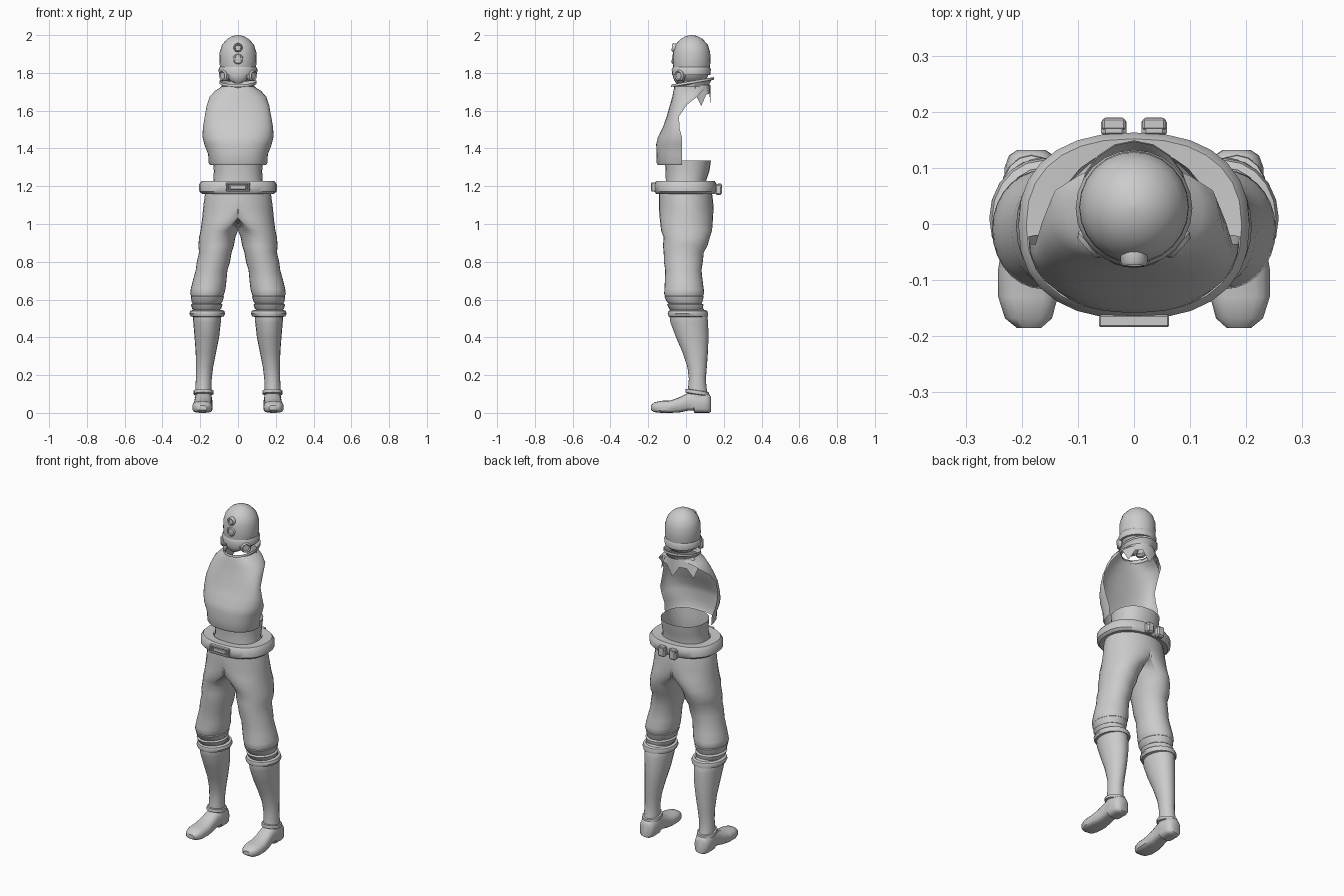
import bpy, bmesh
from math import sin, cos, pi, radians
from mathutils import Vector


def finish(name, bm, mirror=False, angle=40):
    bmesh.ops.recalc_face_normals(bm, faces=bm.faces[:])
    me = bpy.data.meshes.new(name)
    bm.to_mesh(me)
    bm.free()
    ob = bpy.data.objects.new(name, me)
    bpy.context.collection.objects.link(ob)
    if mirror:
        m = ob.modifiers.new("mirror", 'MIRROR')
        m.use_clip = True
    bpy.ops.object.select_all(action='DESELECT')
    ob.select_set(True)
    bpy.context.view_layer.objects.active = ob
    bpy.ops.object.shade_smooth_by_angle(angle=radians(angle))
    return ob


def power(v, e):
    return (1 if v >= 0 else -1) * abs(v) ** e


def loft(name, rings, n=20, e=1.0, arc=None, caps=(False, False), mirror=False, clamp=False):
    """Skin rings (cx, cy, z, rx, ry, tilt); arc gives the half sweep from the front per ring."""
    bm = bmesh.new()
    rows = []
    for i, r in enumerate(rings):
        cx, cy, z, rx, ry = r[:5]
        tilt = r[5] if len(r) > 5 else 0
        a = radians(arc[i]) if arc else pi
        row = []
        for k in range(n + 1 if arc else n):
            t = -a + 2 * a * k / n
            x, y = rx * power(sin(t), e), -ry * power(cos(t), e)
            x += cx
            row.append(bm.verts.new((max(x, 0) if clamp else x, cy + y, z + tilt * y)))
        rows.append(row)
    for p, q in zip(rows, rows[1:]):
        for k in range(n):
            j = k + 1 if arc else (k + 1) % n
            f = [p[k], p[j], q[j], q[k]]
            if not (clamp and all(v.co.x < 1e-5 for v in f)):
                bm.faces.new(f)
    for on, row in zip(caps, (rows[0], rows[-1])):
        if on:
            bm.faces.new(row)
    if clamp:
        bmesh.ops.delete(bm, geom=[v for v in bm.verts if not v.link_faces], context='VERTS')
    return finish(name, bm, mirror)


def box(name, loc, size, bevel=0.006, mirror=False):
    bm = bmesh.new()
    bmesh.ops.create_cube(bm, size=1)
    for v in bm.verts:
        v.co = Vector(loc) + Vector([c * s for c, s in zip(v.co, size)])
    bmesh.ops.bevel(bm, geom=bm.edges[:], offset=bevel, segments=1, affect='EDGES')
    return finish(name, bm, mirror, 30)


def disc(name, loc, direction, profile, n=14, mirror=False):
    """Round part turned about a direction from (radius, height) points."""
    bm = bmesh.new()
    q = Vector(direction).to_track_quat('Z', 'Y')
    rows = [[bm.verts.new(Vector(loc) + q @ Vector((r * cos(2 * pi * k / n), r * sin(2 * pi * k / n), h)))
             for k in range(n)] for r, h in profile]
    for p, s in zip(rows, rows[1:]):
        for k in range(n):
            bm.faces.new((p[k], p[(k + 1) % n], s[(k + 1) % n], s[k]))
    bm.faces.new(rows[-1])
    return finish(name, bm, mirror, 35)


# Head: domed hood with an open underside
loft("head", [(0, .03, 1.755, .055, .055), (0, .028, 1.775, .08, .085), (0, .028, 1.81, .094, .096),
              (0, .03, 1.86, .098, .1), (0, .03, 1.91, .097, .098), (0, .03, 1.95, .084, .085),
              (0, .03, 1.98, .057, .058), (0, .03, 1.995, .03, .03), (0, .03, 2.0, .005, .005)],
     n=24, caps=(False, True))
# Strap around the head and the breathing mask
loft("head_strap", [(0, .028, 1.788, .09, .092), (0, .028, 1.79, .1, .101), (0, .028, 1.818, .104, .104),
                    (0, .028, 1.83, .097, .098)], n=24)
loft("mask", [(0, -.03, 1.745, .02, .02), (0, -.035, 1.76, .045, .028), (0, -.035, 1.79, .055, .036),
              (0, -.03, 1.82, .045, .036), (0, -.025, 1.838, .02, .025)], n=14, caps=(True, True))
disc("mask_filter", (.06, -.02, 1.785), (.75, -.66, 0),
     [(.022, 0), (.03, .008), (.03, .026), (.023, .034), (.018, .028)], mirror=True)
# Two stacked lenses on the face
for z, r in ((1.932, .024), (1.872, .028)):
    disc("face_lens", (0, -.05, z), (0, -1, .1), [(r, 0), (r, .018), (r * .8, .025), (r * .6, .024), (r * .55, .015)])

# Jacket front: an open shell that wraps over the shoulders
loft("jacket", [(0, -.02, 1.312, .148, .13), (0, -.02, 1.325, .156, .136), (0, -.02, 1.37, .158, .135),
                (0, -.02, 1.42, .178, .138), (0, -.022, 1.46, .188, .127), (0, -.035, 1.51, .186, .088),
                (0, -.04, 1.57, .176, .062), (0, -.01, 1.63, .165, .075), (0, .02, 1.675, .15, .092),
                (0, .025, 1.705, .122, .092), (0, .03, 1.728, .085, .09)],
     n=24, e=.85, arc=[90, 90, 90, 90, 90, 90, 92, 98, 112, 128, 150])
# Ragged scrap of jacket back hanging behind the collar
bm = bmesh.new()
top, low = [], []
for k in range(9):
    t = pi * (.56 + .11 * k)
    top.append(bm.verts.new((.085 * sin(t), .03 - .1 * cos(t), 1.735)))
    low.append(bm.verts.new((.125 * sin(t), .03 - .1 * cos(t), (1.69, 1.625, 1.685)[min(k, 8 - k) % 3])))
for k in range(8):
    bm.faces.new((top[k], top[k + 1], low[k + 1], low[k]))
finish("jacket_back_scrap", bm)
# Flared collar, higher at the back
loft("collar", [(0, .03, 1.72, .082, .09, .12), (0, .035, 1.74, .082, .098, .18),
                (0, .035, 1.758, .098, .112, .17), (0, .035, 1.745, .1, .114, .17)], n=18)

# Open-topped shirt at the waist
loft("waist_shirt", [(0, 0, 1.17, .14, .112), (0, 0, 1.23, .13, .107), (0, .008, 1.28, .128, .116),
                     (0, .01, 1.335, .132, .122)], n=24, e=.9)

# Belt, buckle and rear pouches
loft("belt", [(0, -.003, 1.165, .155, .125), (0, -.003, 1.16, .19, .155), (0, -.003, 1.172, .205, .165),
              (0, -.003, 1.21, .206, .166), (0, -.003, 1.228, .192, .155), (0, -.003, 1.225, .135, .11)],
     n=28, e=.85)
box("buckle_plate", (0, -.17, 1.195), (.09, .02, .03))
for z in (1.176, 1.214):
    box("buckle_bar", (0, -.173, z), (.125, .022, .01), .003)
box("buckle_side", (.057, -.173, 1.195), (.011, .022, .042), .003, True)
box("belt_pouch", (.036, .172, 1.183), (.046, .035, .06), .008, True)
box("pouch_flap", (.036, .178, 1.203), (.042, .022, .022), .004, True)

# Baggy trousers: one half, mirrored, joined above the crotch
loft("trousers", [(0, -.005, 1.19, .165, .135), (0, -.002, 1.15, .176, .142), (0, .001, 1.09, .184, .145),
                  (.04, .002, 1.03, .15, .141), (.098, .003, .965, .1, .135), (.11, .004, .93, .096, .122),
                  (.116, -.004, .885, .094, .118), (.12, -.012, .85, .086, .106), (.13, -.014, .8, .088, .103),
                  (.14, -.014, .755, .084, .096), (.15, -.012, .7, .089, .1), (.158, -.01, .655, .092, .104),
                  (.163, -.01, .63, .09, .106), (.162, -.01, .605, .078, .094)], n=28, mirror=True, clamp=True)
# Gathered cuffs below the knees
loft("trouser_cuff", [(.162, -.01, .632, .075, .09), (.162, -.01, .615, .088, .104), (.164, -.008, .59, .082, .095),
                      (.165, -.005, .58, .075, .088), (.166, -.004, .573, .084, .096), (.166, 0, .552, .077, .09),
                      (.166, .003, .54, .066, .08)], n=20, mirror=True)

# Tall boots with a rolled top
loft("boot_shaft", [(.165, .003, .57, .062, .078), (.165, .012, .52, .075, .1), (.164, .017, .48, .073, .1),
                    (.165, .033, .4, .065, .086), (.17, .049, .32, .054, .067), (.177, .059, .24, .045, .051),
                    (.181, .06, .18, .042, .045), (.183, .06, .13, .043, .049), (.184, .062, .08, .045, .057)],
     n=20, mirror=True)
loft("boot_roll", [(.163, .01, .545, .075, .09), (.163, .01, .54, .09, .103), (.163, .01, .525, .095, .107),
                   (.163, .012, .511, .088, .104), (.163, .012, .507, .07, .095)], n=20, mirror=True)
loft("ankle_strap", [(.183, .06, .12, .042, .05, -.15), (.183, .06, .118, .052, .062, -.15),
                     (.183, .06, .1, .054, .064, -.15), (.183, .06, .095, .042, .05, -.15)], n=16, mirror=True)
# Feet: sections along y (y, centre x, half width, bottom, top)
bm = bmesh.new()
rows = []
for y, cx, w, lo, hi in ((-.185, .187, .022, .015, .04), (-.168, .188, .042, .004, .056), (-.13, .189, .053, 0, .064),
                         (-.08, .188, .054, 0, .066), (-.03, .186, .048, .003, .085), (.01, .184, .045, .012, .105),
                         (.04, .183, .046, .012, .115), (.045, .183, .047, 0, .116), (.1, .183, .048, 0, .112),
                         (.122, .183, .04, 0, .1), (.132, .183, .025, .006, .085)):
    mid, h = (lo + hi) / 2, (hi - lo) / 2
    rows.append([bm.verts.new((cx + w * power(sin(t), .7), y,
                               mid - h * power(cos(t), .45 if cos(t) > 0 else .9)))
                 for t in [2 * pi * k / 16 for k in range(16)]])
for p, q in zip(rows, rows[1:]):
    for k in range(16):
        bm.faces.new((p[k], p[(k + 1) % 16], q[(k + 1) % 16], q[k]))
bm.faces.new(rows[0])
bm.faces.new(rows[-1])
finish("foot", bm, True)
